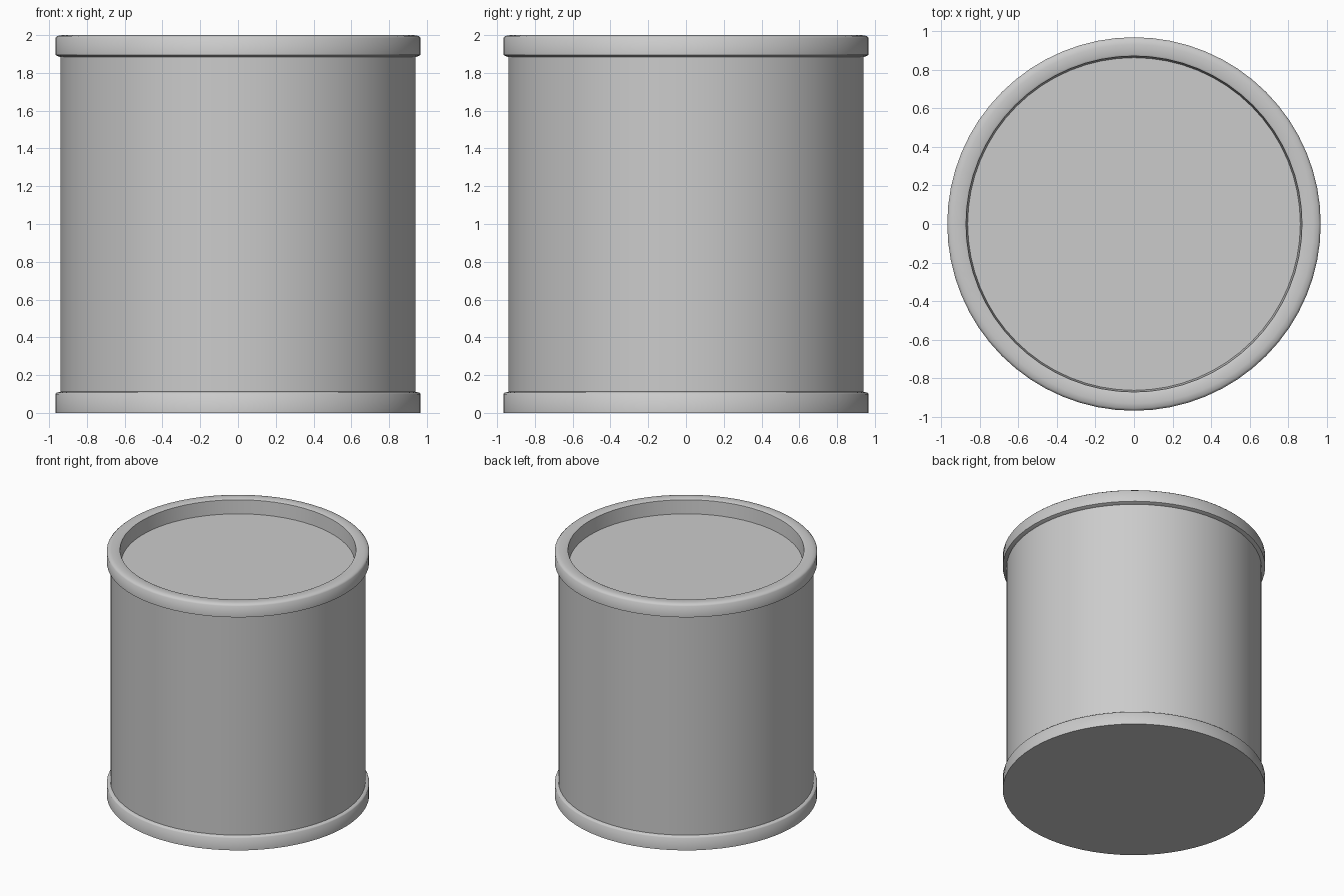
import bpy
import bmesh
import math

if "Cube" in bpy.data.objects:
    bpy.data.objects.remove(bpy.data.objects["Cube"])

SEGMENTS = 64

grey = bpy.data.materials.new("plain_grey")
grey.diffuse_color = (0.6, 0.6, 0.6, 1.0)
grey.use_nodes = True
grey.node_tree.nodes["Principled BSDF"].inputs["Base Color"].default_value = grey.diffuse_color


def lathe(name, profile, closed=False):
    """Revolve (radius, height) points around the z axis."""
    bm = bmesh.new()
    verts = [bm.verts.new((r, 0, z)) for r, z in profile]
    pairs = list(zip(verts, verts[1:]))
    if closed:
        pairs.append((verts[-1], verts[0]))
    edges = [bm.edges.new(p) for p in pairs]
    bmesh.ops.spin(bm, geom=verts + edges, cent=(0, 0, 0), axis=(0, 0, 1),
                   angle=math.tau, steps=SEGMENTS, use_duplicate=False)
    bmesh.ops.remove_doubles(bm, verts=bm.verts, dist=0.0005)
    bmesh.ops.recalc_face_normals(bm, faces=bm.faces)
    mesh = bpy.data.meshes.new(name)
    bm.to_mesh(mesh)
    bm.free()
    mesh.materials.append(grey)
    obj = bpy.data.objects.new(name, mesh)
    bpy.context.collection.objects.link(obj)
    bpy.context.view_layer.objects.active = obj
    obj.select_set(True)
    bpy.ops.object.shade_smooth_by_angle(angle=math.radians(50))
    obj.select_set(False)
    return obj


# Straight drum wall with the recessed top panel
lathe("drum_body", [(0, 0.02), (0.94, 0.02), (0.94, 1.885), (0, 1.885)])

# Raised ring around the top, with softened upper edges
lathe("top_rim", [(0.86, 1.87), (0.945, 1.885), (0.967, 1.895), (0.967, 1.985),
                  (0.955, 1.996), (0.93, 2.0), (0.88, 2.0), (0.87, 1.995)],
      closed=True)

# Base ring with a closed flat underside and a small sloped lip
lathe("bottom_rim", [(0, 0), (0.967, 0), (0.967, 0.10), (0.96, 0.107),
                     (0.94, 0.112), (0.93, 0.112)])
